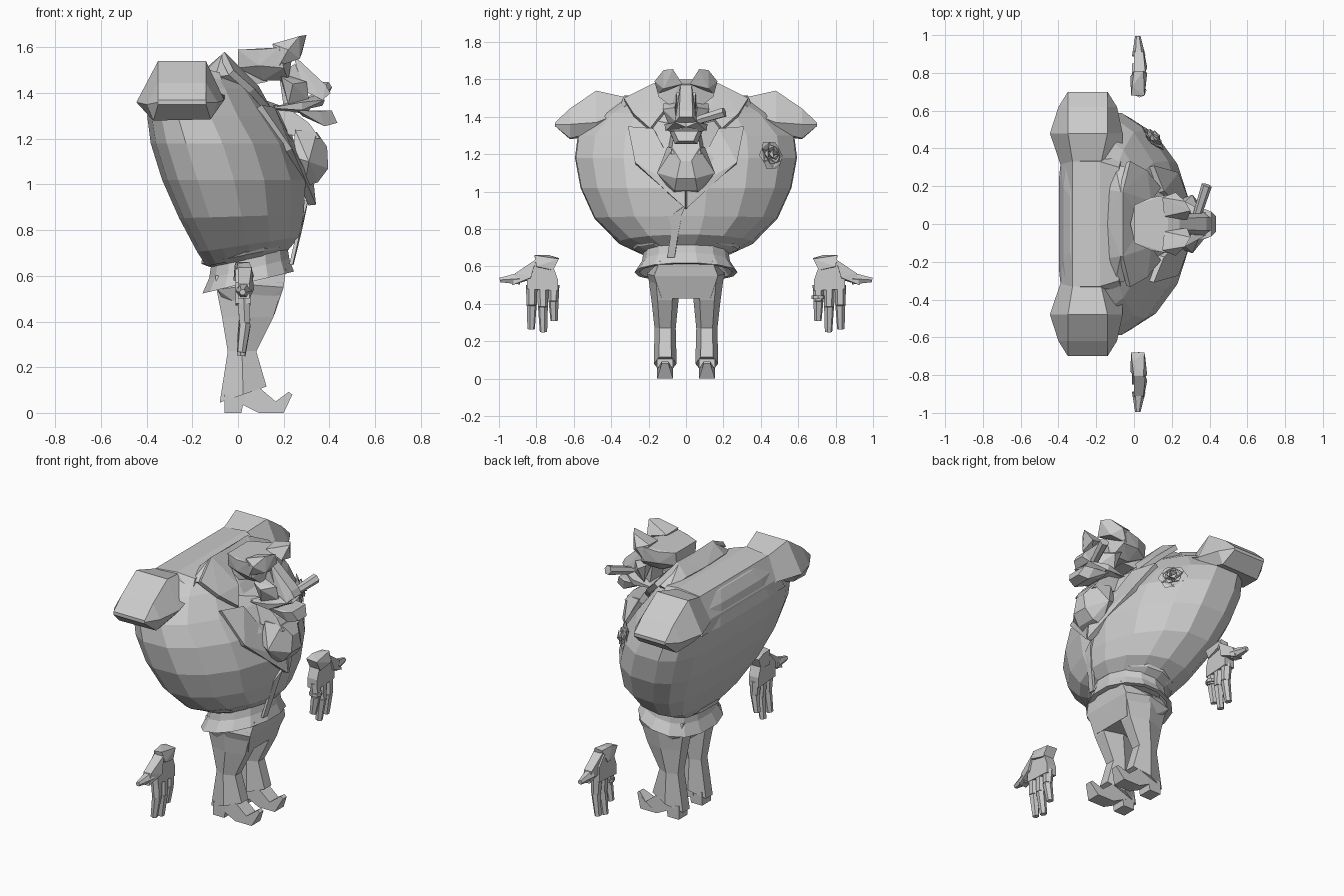
import bpy, bmesh, math
from mathutils import Vector

grey = bpy.data.materials.new("plain grey")
grey.diffuse_color = (0.6, 0.6, 0.6, 1)


def finish(name, bm):
    bmesh.ops.recalc_face_normals(bm, faces=bm.faces)
    me = bpy.data.meshes.new(name)
    bm.to_mesh(me)
    bm.free()
    me.materials.append(grey)
    ob = bpy.data.objects.new(name, me)
    bpy.context.collection.objects.link(ob)
    return ob


def hull(name, pts, mirror=False):
    """Convex solid; mirror adds each point on the other side of y = 0."""
    bm = bmesh.new()
    pts = list(pts) + ([(x, -y, z) for x, y, z in pts if y] if mirror else [])
    for p in pts:
        bm.verts.new(p)
    r = bmesh.ops.convex_hull(bm, input=bm.verts)
    bmesh.ops.delete(bm, geom=list({v for v in r["geom_interior"] if isinstance(v, bmesh.types.BMVert)}), context='VERTS')
    bmesh.ops.dissolve_limit(bm, angle_limit=0.03, verts=bm.verts, edges=bm.edges)
    return finish(name, bm)


def loft(name, rings, caps=True):
    bm = bmesh.new()
    vs = [[bm.verts.new(p) for p in ring] for ring in rings]
    for a, b in zip(vs, vs[1:]):
        for i in range(len(a)):
            j = (i + 1) % len(a)
            bm.faces.new((a[i], a[j], b[j], b[i]))
    if caps:
        bm.faces.new(vs[0])
        bm.faces.new(vs[-1])
    return finish(name, bm)


def plate(name, pts, thick=0.02):
    """Thin sheet folded between given points, made solid."""
    bm = bmesh.new()
    bm.faces.new([bm.verts.new(p) for p in pts])
    bmesh.ops.triangulate(bm, faces=bm.faces)
    ob = finish(name, bm)
    m = ob.modifiers.new("thickness", 'SOLIDIFY')
    m.thickness, m.offset = thick, 0
    return ob


def d_ring(z, xb, xf, w, xm, tilt=0.0, n=16, square=0.55, front=1.0):
    """Body section: square-ish back, round or pointed front."""
    ring = []
    for i in range(n):
        t = 2 * math.pi * (i + 0.5) / n
        c, s = math.cos(t), math.sin(t)
        if c > 0:
            x, y = xm + (xf - xm) * c ** front, w * s
        else:
            x = xm - (xm - xb) * abs(c) ** square
            y = w * math.copysign(abs(s) ** square, s)
        ring.append((x, y, z + tilt * x))
    return ring


def tube(name, a, b, r1, r2, n=6):
    a, b = Vector(a), Vector(b)
    q = (b - a).to_track_quat('Z', 'Y')
    return loft(name, [[p + q @ Vector((r * math.cos(2 * math.pi * i / n), r * math.sin(2 * math.pi * i / n), 0))
                        for i in range(n)] for p, r in ((a, r1), (b, r2))])


# Big leaning jacket body, with a flat upper back between the shoulders
loft("jacket_body", [d_ring(*r, front=1.2) for r in (
    (0.67, -0.14, 0.225, 0.23, 0.02, 0.2), (0.73, -0.18, 0.275, 0.36, 0.01, 0.15),
    (0.86, -0.26, 0.295, 0.495, -0.03, 0.03), (1.02, -0.335, 0.305, 0.57, -0.07),
    (1.18, -0.385, 0.255, 0.60, -0.12), (1.30, -0.40, 0.17, 0.585, -0.17),
    (1.42, -0.375, 0.08, 0.47, -0.19), (1.48, -0.34, 0.02, 0.36, -0.2),
    (1.50, -0.31, -0.08, 0.30, -0.2))])
hull("upper_back", [(-0.39, 0.40, 1.30), (-0.385, 0.36, 1.37), (-0.325, 0.33, 1.50), (-0.18, 0.33, 1.515),
                    (-0.08, 0.30, 1.49), (-0.06, 0.36, 1.42), (-0.1, 0.42, 1.32)], True)

# Jacket waist: pinched fold, flared skirt and front edge
loft("waist_fold", [d_ring(z, xb, xf, w, 0.03, 0.2, 14, 0.9) for z, xb, xf, w in (
    (0.66, -0.12, 0.2, 0.22), (0.685, -0.165, 0.22, 0.28), (0.72, -0.16, 0.23, 0.30))])
loft("jacket_skirt", [d_ring(z, xb, xf, w, 0.04, 0.24, 14, 0.85) for z, xb, xf, w in (
    (0.68, -0.12, 0.22, 0.225), (0.62, -0.13, 0.23, 0.235), (0.56, -0.16, 0.25, 0.275),
    (0.56, -0.13, 0.225, 0.25), (0.62, -0.10, 0.20, 0.2))])
plate("jacket_front_edge", [(0.30, 0.0, 0.93), (0.286, -0.07, 0.88), (0.262, -0.08, 0.78),
                            (0.232, -0.10, 0.65), (0.236, -0.06, 0.65), (0.268, -0.04, 0.78), (0.29, -0.02, 0.88)], 0.015)

# Pelvis
hull("pelvis", [(-0.10, 0.17, 0.60), (-0.09, 0.19, 0.54), (-0.03, 0.10, 0.43), (0.21, 0.14, 0.63),
                (0.20, 0.17, 0.55), (0.16, 0.13, 0.43), (0.06, 0.21, 0.56), (0.06, 0.16, 0.43)], True)

for s, side in ((1, "left"), (-1, "right")):
    # Trouser leg and curled shoe
    rings = []
    for zb, zf, xb, xf, yi, yo in ((0.57, 0.57, -0.10, 0.20, 0.03, 0.205), (0.42, 0.42, -0.07, 0.155, 0.04, 0.185),
                                   (0.27, 0.27, -0.045, 0.08, 0.055, 0.168), (0.045, 0.115, -0.08, 0.125, 0.05, 0.172)):
        xm, ym, zm = (xb + xf) / 2, (yi + yo) / 2, (zb + zf) / 2
        k = (yo - yi) * 0.27
        rings.append([(x, s * y, z) for x, y, z in (
            (xb, ym - k, zb), (xb, ym + k, zb), (xm, yo, zm), (xf, ym + k, zf), (xf, ym - k, zf), (xm, yi, zm))])
    loft(side + "_trouser_leg", rings)
    hull(side + "_shoe_heel", [(x, s * y, z) for x, z in ((-0.06, 0), (0.015, 0), (0.03, 0.08), (-0.06, 0.08)) for y in (0.07, 0.155)])
    prof = [(0.0, 0.045), (0.09, 0.0), (0.20, 0.0), (0.238, 0.08), (0.222, 0.092), (0.165, 0.05), (0.10, 0.105), (0.0, 0.11)]
    loft(side + "_shoe", [[(x, s * (0.112 + d * (0.043 if x < 0.21 else 0.018)), z) for x, z in prof] for d in (-1, 1)])

    # Faceted shoulder pad
    sections = (
        (0.30, [(-0.385, 1.36), (-0.32, 1.49), (-0.18, 1.50), (-0.06, 1.44), (-0.08, 1.40), (-0.3, 1.34)]),
        (0.48, [(-0.445, 1.36), (-0.35, 1.54), (-0.14, 1.54), (-0.06, 1.37), (-0.10, 1.32), (-0.39, 1.30)]),
        (0.62, [(-0.40, 1.35), (-0.35, 1.445), (-0.14, 1.445), (-0.09, 1.36), (-0.12, 1.285), (-0.37, 1.28)]),
        (0.70, [(-0.35, 1.36), (-0.35, 1.37), (-0.14, 1.37), (-0.14, 1.36), (-0.14, 1.35), (-0.35, 1.35)]))
    loft(side + "_shoulder_pad", [[(x, s * y, z) for x, z in sec] for y, sec in sections])

    # Lapel and upright collar wing
    plate(side + "_lapel", [(x, s * y, z) for x, y, z in (
        (0.325, 0, 0.91), (0.22, 0.27, 1.15), (0.09, 0.305, 1.34), (0.145, 0.17, 1.33), (0.315, 0, 1.0))], 0.035)
    plate(side + "_collar", [(x, s * y, z) for x, y, z in (
        (-0.07, 0, 1.565), (-0.07, 0.17, 1.57), (-0.03, 0.33, 1.49), (0.06, 0.28, 1.41),
        (0.13, 0.19, 1.33), (0.08, 0.12, 1.42), (-0.01, 0.08, 1.50), (-0.03, 0, 1.52))], 0.03)
    hull(side + "_collar_base", [(x, s * y, z) for x, y, z in (
        (-0.14, 0, 1.51), (-0.13, 0.18, 1.51), (-0.07, 0, 1.57), (-0.07, 0.17, 1.57),
        (-0.03, 0.30, 1.48), (-0.10, 0.31, 1.47), (0.0, 0, 1.46), (0.04, 0.2, 1.40))])

    # Heavy brow, cheek and moustache
    hull(side + "_brow", [(x, s * y, z) for x, y, z in (
        (0.16, 0.04, 1.605), (0.15, 0.14, 1.615), (0.30, 0.07, 1.655), (0.27, 0.12, 1.65),
        (0.22, 0.168, 1.59), (0.28, 0.02, 1.575), (0.27, 0.12, 1.55), (0.18, 0.15, 1.52))])
    hull(side + "_cheek", [(x, s * y, z) for x, y, z in (
        (0.18, 0.05, 1.49), (0.19, 0.12, 1.47), (0.24, 0.125, 1.44), (0.30, 0.06, 1.45),
        (0.22, 0.09, 1.35), (0.31, 0.05, 1.37))])
    hull(side + "_moustache", [(x, s * y, z) for x, y, z in (
        (0.34, 0.0, 1.39), (0.38, 0.06, 1.37), (0.28, 0.115, 1.36), (0.14, 0.10, 1.335),
        (0.28, 0.11, 1.325), (0.37, 0.0, 1.345))])

    # Floating hand: wrist, palm, thumb, fingers
    def h(pts):
        return [(x, s * y, z) for x, y, z in pts]
    hull(side + "_wrist", h([(-0.015, 0.68, 0.645), (0.055, 0.68, 0.64), (-0.01, 0.73, 0.66), (0.05, 0.81, 0.66),
                             (0.0, 0.81, 0.655), (0.07, 0.80, 0.60), (-0.02, 0.78, 0.58), (0.06, 0.71, 0.58), (-0.01, 0.71, 0.58)]))
    hull(side + "_palm", h([(x, y, z) for x in (-0.01, 0.055) for y, z in (
        (0.71, 0.60), (0.80, 0.63), (0.85, 0.57), (0.85, 0.48), (0.685, 0.47), (0.685, 0.53))]))
    hull(side + "_thumb_base", h([(0.0, 0.80, 0.64), (0.06, 0.80, 0.64), (0.0, 0.83, 0.53), (0.07, 0.83, 0.54),
                                  (0.0, 0.91, 0.565), (0.05, 0.91, 0.565), (0.0, 0.93, 0.50), (0.05, 0.93, 0.50)]))
    tube(side + "_thumb", (0.025, s * 0.89, 0.535), (0.02, s * 0.995, 0.528), 0.036, 0.014)
    for i, (y0, y1, z1) in enumerate(((0.708, 0.705, 0.31), (0.765, 0.762, 0.25), (0.825, 0.828, 0.265))):
        mid = (0.03, s * y0, (0.5 + z1) / 2 + 0.01)
        tube(f"{side}_finger_upper_{i}", (0.025, s * y0, 0.50), mid, 0.031, 0.027)
        tube(f"{side}_finger_tip_{i}", mid, (0.014, s * y1, z1), 0.027, 0.02)

# Ring on one finger
tube("finger_ring", (0.03, 0.706, 0.427), (0.03, 0.706, 0.445), 0.036, 0.036, 8)

# Head and neck
hull("skull", [(0.0, 0.10, 1.59), (0.0, 0.09, 1.51), (0.09, 0.14, 1.59), (0.18, 0.155, 1.60), (0.09, 0.14, 1.52),
               (0.20, 0.15, 1.51), (0.11, 0.08, 1.455), (0.22, 0.08, 1.455), (0.24, 0.04, 1.575)], True)
hull("neck", [(-0.05, 0.09, 1.52), (-0.02, 0.09, 1.42), (0.1, 0.07, 1.50), (0.13, 0.06, 1.45)], True)
hull("face", [(0.18, 0.06, 1.48), (0.25, 0.05, 1.53), (0.30, 0.045, 1.40), (0.20, 0.06, 1.34), (0.30, 0.05, 1.32)], True)
hull("nose", [(0.24, 0.03, 1.57), (0.29, 0.03, 1.50), (0.385, 0.035, 1.435), (0.405, 0.035, 1.40),
              (0.37, 0.06, 1.37), (0.29, 0.055, 1.41)], True)
hull("upper_jaw", [(0.12, 0.08, 1.33), (0.14, 0.09, 1.345), (0.28, 0.11, 1.33), (0.33, 0.07, 1.35), (0.30, 0.05, 1.31)], True)
hull("chin", [(0.26, 0.09, 1.325), (0.36, 0.085, 1.32), (0.41, 0.065, 1.325), (0.435, 0.04, 1.27),
              (0.38, 0.06, 1.255), (0.28, 0.06, 1.30)], True)
tube("cigar", (0.30, -0.06, 1.345), (0.385, 0.205, 1.425), 0.02, 0.028)

# Puffed neck cloth and shirt front
hull("neck_cloth_top", [(0.14, 0.08, 1.33), (0.24, 0.07, 1.32), (0.31, 0.07, 1.27), (0.36, 0.08, 1.20), (0.2, 0.10, 1.22)], True)
hull("neck_cloth", [(0.25, 0.10, 1.24), (0.345, 0.07, 1.23), (0.39, 0.03, 1.165), (0.395, 0.05, 1.07), (0.31, 0.155, 1.10),
                    (0.24, 0.13, 1.12), (0.35, 0.06, 1.01), (0.29, 0.07, 0.99)], True)
hull("shirt_front", [(0.09, 0.16, 1.38), (0.14, 0.19, 1.30), (0.225, 0.18, 1.15), (0.31, 0.0, 0.97), (0.2, 0.0, 1.34), (0.0, 0.1, 1.3)], True)

# Rose on the chest: three rings of tilted petals around a bud
centre, aim = Vector((0.085, 0.44, 1.19)), Vector((0.72, 0.66, 0.2)).to_track_quat('Z', 'Y')
for ring, (n, r0, r1, lift) in enumerate(((6, 0.03, 0.085, 0.025), (5, 0.02, 0.056, 0.042), (3, 0.006, 0.032, 0.055))):
    for i in range(n):
        def at(r, a, hgt):
            t = 2 * math.pi * (i + a) / n + ring * 0.5
            return centre + aim @ Vector((r * math.cos(t), r * math.sin(t), hgt))
        hull(f"rose_petal_{ring}_{i}", [at(r0, -0.4, 0), at(r0, 0.4, 0), at(r1 * 0.85, -0.5, lift),
                                        at(r1, 0, lift * 0.8), at(r1 * 0.85, 0.5, lift), at(r0, 0, lift * 0.6)])
